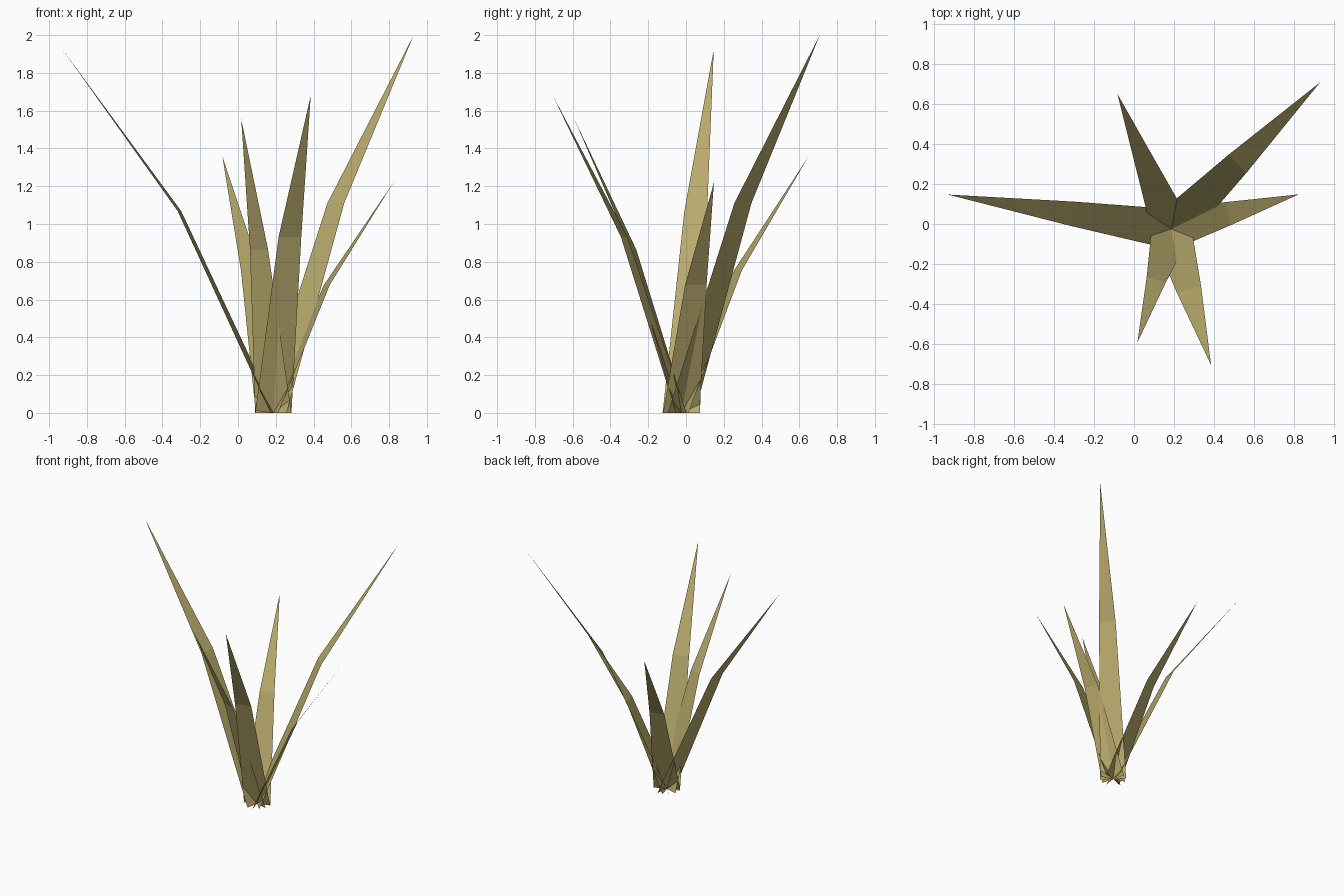
import bpy
from mathutils import Vector

if "Cube" in bpy.data.objects:
    bpy.data.objects.remove(bpy.data.objects["Cube"])

# Dry grass colour
mat = bpy.data.materials.new("dry_grass")
mat.diffuse_color = (0.48, 0.40, 0.15, 1)
mat.use_nodes = True
mat.node_tree.nodes["Principled BSDF"].inputs["Base Color"].default_value = mat.diffuse_color

ROOT = Vector((0.187, -0.025, 0))
BASE_WIDTH = 0.2

# Blade tips and the width at each blade's bend
blades = [
    ((-0.93, 0.147, 1.925), 0.122),
    ((0.93, 0.708, 2.0), 0.127),
    ((0.823, 0.148, 1.22), 0.118),
    ((0.385, -0.705, 1.68), 0.125),
    ((0.017, -0.592, 1.557), 0.10),
    ((-0.083, 0.65, 1.36), 0.11),
]


def grass_blade(name, tip, mid_width):
    """Flat tapering strip: wide root, one bend, pointed tip."""
    tip = Vector(tip)
    lean = tip - ROOT
    side = Vector((-lean.y, lean.x, 0)).normalized()
    bend = ROOT + Vector((lean.x * 0.445, lean.y * 0.445, lean.z * 0.555))
    a, b = side * BASE_WIDTH / 2, side * mid_width / 2
    verts = [ROOT - a, ROOT + a, bend + b, bend - b, tip]
    mesh = bpy.data.meshes.new(name)
    mesh.from_pydata(verts, [], [(1, 0, 3, 2), (2, 3, 4)])
    mesh.materials.append(mat)
    obj = bpy.data.objects.new(name, mesh)
    bpy.context.collection.objects.link(obj)


for i, (tip, width) in enumerate(blades, 1):
    grass_blade(f"grass_blade_{i}", tip, width)
